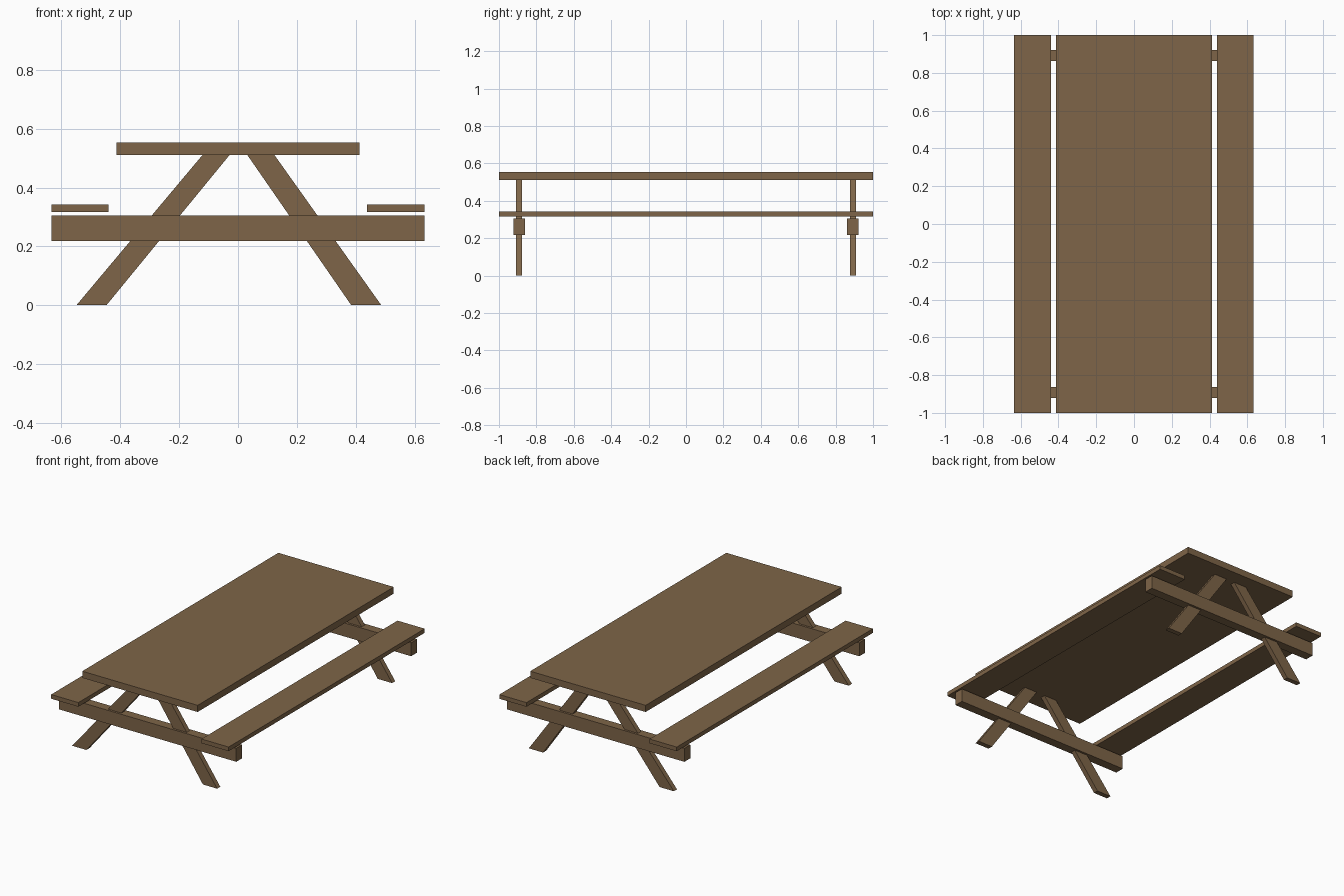
import bpy

if "Cube" in bpy.data.objects:
    bpy.data.objects.remove(bpy.data.objects["Cube"])

wood = bpy.data.materials.new("brown_wood")
wood.diffuse_color = (0.21, 0.13, 0.065, 1)
wood.use_nodes = True
wood.node_tree.nodes["Principled BSDF"].inputs["Base Color"].default_value = wood.diffuse_color


def prism(name, profile, y0, y1):
    """Extrude an x/z quad (counter-clockwise from the front) along y."""
    n = len(profile)
    verts = [(x, y, z) for y in (y0, y1) for x, z in profile]
    faces = [tuple(range(n)), tuple(reversed(range(n, 2 * n)))]
    for i in range(n):
        j = (i + 1) % n
        faces.append((j, i, i + n, j + n))
    mesh = bpy.data.meshes.new(name)
    mesh.from_pydata(verts, [], faces)
    mesh.materials.append(wood)
    obj = bpy.data.objects.new(name, mesh)
    bpy.context.collection.objects.link(obj)
    return obj


def board(name, x0, x1, y0, y1, z0, z1):
    return prism(name, [(x0, z0), (x1, z0), (x1, z1), (x0, z1)], y0, y1)


# Table top and the two bench seats
TOP_Z = 0.51
board("table_top", -0.412, 0.412, -1, 1, TOP_Z, 0.553)
board("left_seat", -0.634, -0.44, -1, 1, 0.316, 0.343)
board("right_seat", 0.439, 0.633, -1, 1, 0.316, 0.343)

# Leg frames: one crossbeam and two splayed legs at each end
for end, yc in (("front", -0.892), ("back", 0.892)):
    board(end + "_crossbeam", -0.634, 0.633, yc - 0.03, yc + 0.03, 0.218, 0.305)
    prism(end + "_left_leg",
          [(-0.549, 0), (-0.447, 0), (-0.029, TOP_Z), (-0.121, TOP_Z)],
          yc - 0.016, yc + 0.016)
    prism(end + "_right_leg",
          [(0.385, 0), (0.487, 0), (0.124, TOP_Z), (0.032, TOP_Z)],
          yc - 0.016, yc + 0.016)
